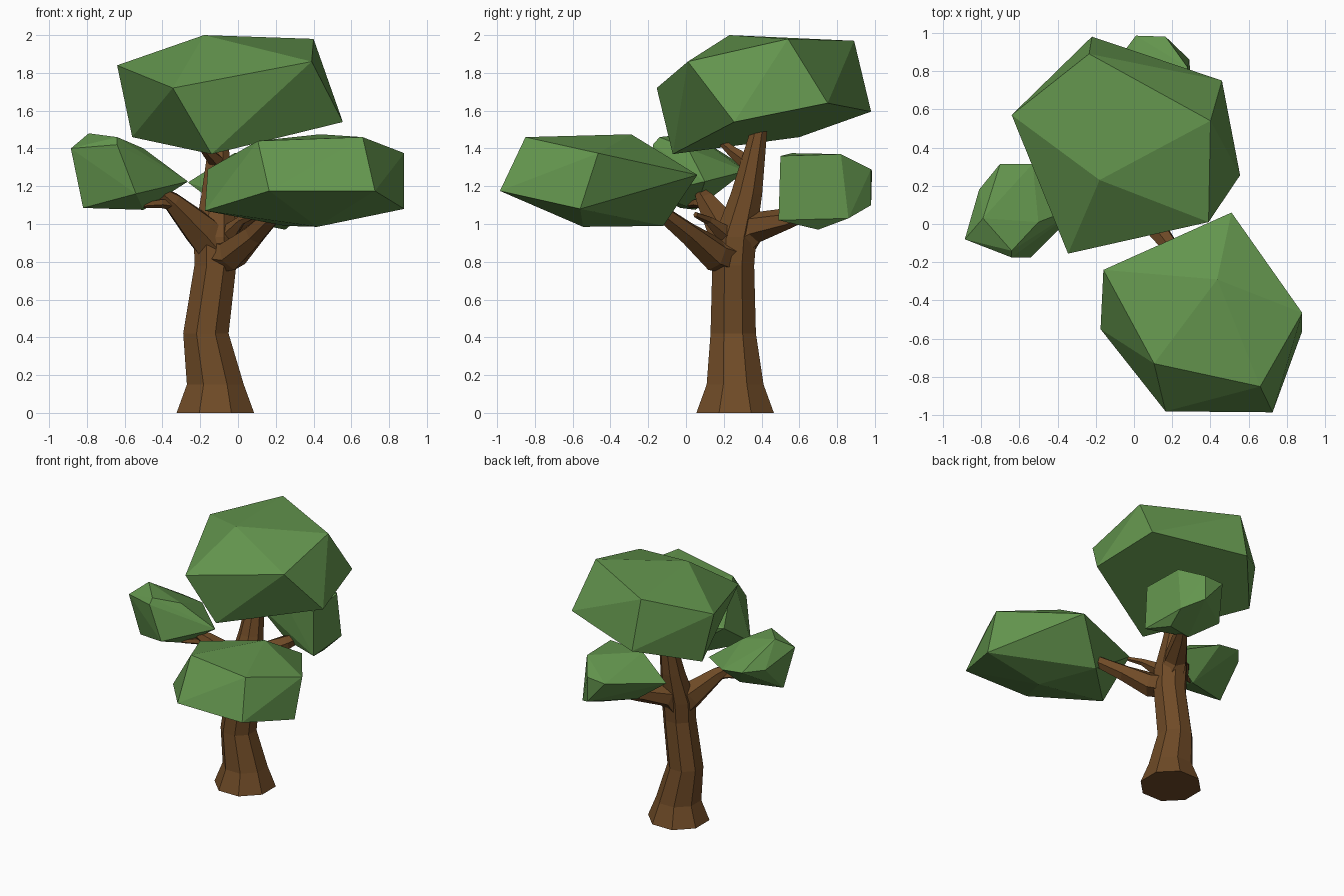
import bpy
import bmesh
import math
from mathutils import Vector

default_cube = bpy.data.objects.get("Cube")
if default_cube:
    bpy.data.objects.remove(default_cube, do_unlink=True)


def make_material(name, colour):
    """Flat matte material with one colour."""
    material = bpy.data.materials.new(name)
    material.use_nodes = True
    material.diffuse_color = colour
    shader = material.node_tree.nodes["Principled BSDF"]
    shader.inputs["Base Color"].default_value = colour
    shader.inputs["Roughness"].default_value = 1
    return material


leaf_green = make_material("leaf green", (.125, .3, .075, 1))
bark_brown = make_material("bark brown", (.16, .07, .02, 1))


def finish(name, bm, material):
    """Turn a bmesh into a flat-shaded object of one colour."""
    bmesh.ops.recalc_face_normals(bm, faces=bm.faces[:])
    mesh = bpy.data.meshes.new(name)
    bm.to_mesh(mesh)
    bm.free()
    mesh.materials.append(material)
    tree_part = bpy.data.objects.new(name, mesh)
    bpy.context.collection.objects.link(tree_part)
    return tree_part


def leaf_clump(name, corners):
    """Faceted clump: the convex hull around a few corner points."""
    bm = bmesh.new()
    for corner in corners:
        bm.verts.new(corner)
    hull = bmesh.ops.convex_hull(bm, input=bm.verts[:])
    leftover = {v for v in hull["geom_interior"] + hull["geom_unused"]
                if isinstance(v, bmesh.types.BMVert)}
    bmesh.ops.delete(bm, geom=list(leftover), context="VERTS")
    bmesh.ops.dissolve_limit(bm, angle_limit=math.radians(3),
                             verts=bm.verts[:], edges=bm.edges[:])
    return finish(name, bm, leaf_green)


def limb(name, path, radii, sides, upright=False):
    """Tapered polygonal tube along a path, capped at both ends."""
    bm = bmesh.new()
    points = [Vector(p) for p in path]
    last = len(points) - 1
    rings = []
    for i, (point, radius) in enumerate(zip(points, radii)):
        along = points[min(i + 1, last)] - points[max(i - 1, 0)]
        if upright:
            along = Vector((0, 0, 1))
        along.normalize()
        # Ring axes stay close to the world axes so the facets line up
        side = Vector((0, 1, 0)).cross(along).normalized()
        other = along.cross(side)
        ring = []
        for k in range(sides):
            angle = math.tau * (k + .5) / sides
            offset = side * math.cos(angle) + other * math.sin(angle)
            ring.append(bm.verts.new(point + offset * radius))
        rings.append(ring)
    for lower, upper in zip(rings, rings[1:]):
        for k in range(sides):
            n = (k + 1) % sides
            bm.faces.new((lower[k], lower[n], upper[n], upper[k]))
    bm.faces.new(rings[0][::-1])
    bm.faces.new(rings[-1])
    return finish(name, bm, bark_brown)


# Trunk, flared at the foot and leaning, running on into the upper bough
limb("trunk",
     [(-.12, .26, 0), (-.12, .26, .15), (-.17, .25, .42), (-.12, .25, .78),
      (-.12, .26, .93), (-.11, .32, 1.16), (-.1, .39, 1.52)],
     [.222, .163, .13, .12, .122, .09, .045], sides=8, upright=True)

# Main boughs
limb("front_branch",
     [(-.12, .26, .83), (-.03, .15, .84), (.09, .01, .95), (.23, -.17, 1.09)],
     [.1, .09, .062, .04], sides=6)
limb("right_branch",
     [(-.12, .25, .88), (-.2, .21, .97), (-.35, .11, 1.12), (-.4, .08, 1.16)],
     [.11, .1, .055, .035], sides=6)
limb("back_branch",
     [(-.12, .27, .9), (-.08, .36, .98), (.03, .54, 1.03), (.1, .66, 1.06)],
     [.11, .085, .055, .03], sides=6)

# Thin twigs
limb("right_twig",
     [(-.31, .13, 1.1), (-.41, .06, 1.11), (-.5, .02, 1.1)],
     [.035, .025, .015], sides=5)
limb("upper_twig",
     [(-.1, .33, 1.32), (-.16, .25, 1.38), (-.22, .17, 1.45)],
     [.045, .03, .015], sides=5)
limb("front_twig",
     [(-.05, .2, .95), (.02, .12, 1.02), (.1, .05, 1.05)],
     [.05, .025, .015], sides=5)

# Crown, from the highest clump downwards
leaf_clump("top_leaves", [
    (-.18, .23, 2), (.4, .54, 1.98), (-.235, .89, 1.97),
    (-.64, .57, 1.84), (-.345, -.155, 1.72), (.39, .01, 1.86),
    (.555, .255, 1.54), (.46, .75, 1.64), (-.22, .98, 1.595),
    (-.14, -.07, 1.37), (-.56, .6, 1.46)])

leaf_clump("front_leaves", [
    (.105, -.73, 1.44), (.66, -.85, 1.46), (.435, -.29, 1.475),
    (.88, -.465, 1.375), (-.16, -.24, 1.29), (.51, .06, 1.26),
    (.88, -.56, 1.08), (.725, -.985, 1.175), (.165, -.98, 1.175),
    (-.175, -.55, 1.07), (.42, -.545, .985), (.25, -.12, .99)])

leaf_clump("right_leaves", [
    (-.79, .03, 1.48), (-.64, -.14, 1.46), (-.5, .01, 1.4),
    (-.885, -.08, 1.4), (-.64, -.175, 1.42), (-.54, -.175, 1.16),
    (-.82, -.03, 1.085), (-.81, .18, 1.3), (-.7, .315, 1.3),
    (-.53, .315, 1.28), (-.5, .05, 1.075), (-.265, .1, 1.225)])

leaf_clump("back_leaves", [
    (-.02, .56, 1.375), (.3, .5, 1.36), (.28, .82, 1.37),
    (.31, .49, 1.02), (.29, .86, 1.03), (.25, .7, .97),
    (.165, .98, 1.29), (.01, .985, 1.28), (.165, .98, 1.1),
    (0, .6, 1.02), (-.265, .62, 1.22)])
